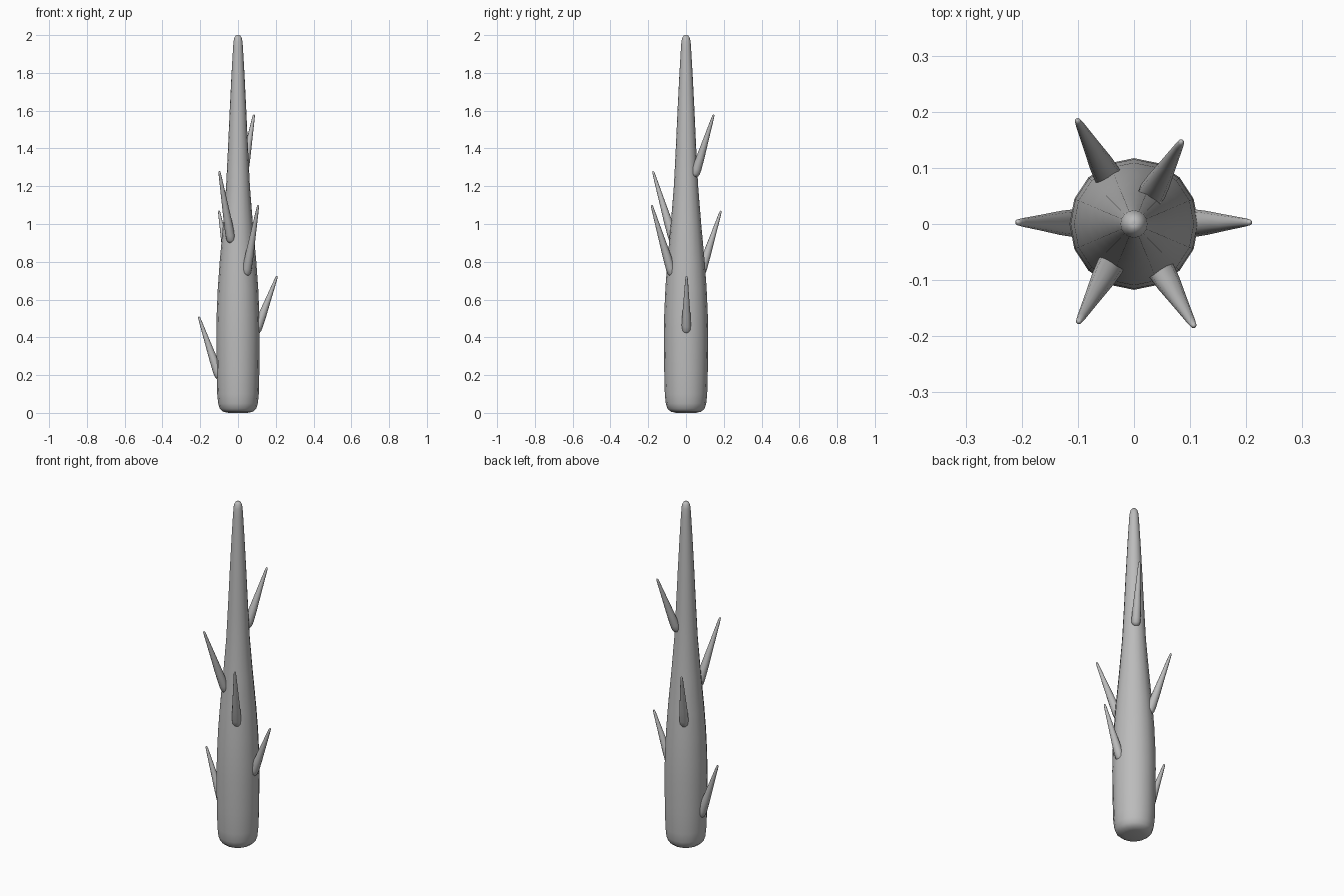
import bpy, bmesh, math
from mathutils import Vector

if "Cube" in bpy.data.objects:
    bpy.data.objects.remove(bpy.data.objects["Cube"])

grey = bpy.data.materials.new("bark grey")
grey.diffuse_color = (0.5, 0.5, 0.5, 1)
grey.use_nodes = True
grey.node_tree.nodes["Principled BSDF"].inputs["Base Color"].default_value = grey.diffuse_color


def lathe(name, profile, sides):
    """Spin a (radius, height) profile around z into a closed smooth solid."""
    bm = bmesh.new()
    rings = []
    for r, z in profile:
        rings.append([bm.verts.new((r * math.cos(math.tau * i / sides),
                                    r * math.sin(math.tau * i / sides), z))
                      for i in range(sides)])
    for a, b in zip(rings, rings[1:]):
        for i in range(sides):
            j = (i + 1) % sides
            bm.faces.new((a[i], a[j], b[j], b[i]))
    bm.faces.new(rings[0][::-1])
    bm.faces.new(rings[-1])
    for f in bm.faces:
        f.smooth = True
    mesh = bpy.data.meshes.new(name)
    bm.to_mesh(mesh)
    bm.free()
    mesh.materials.append(grey)
    ob = bpy.data.objects.new(name, mesh)
    bpy.context.collection.objects.link(ob)
    return ob


# Tapering trunk with a rounded foot and tip
trunk = lathe("trunk", [
    (0.05, 0.0), (0.078, 0.006), (0.096, 0.022), (0.105, 0.05), (0.11, 0.1),
    (0.113, 0.22), (0.115, 0.4), (0.113, 0.52), (0.107, 0.66), (0.097, 0.8),
    (0.079, 1.0), (0.063, 1.2), (0.053, 1.4), (0.044, 1.6), (0.034, 1.8),
    (0.027, 1.92), (0.024, 1.965), (0.019, 1.988), (0.01, 1.999), (0.004, 2.0)], 16)
trunk.scale.y = 1.02

# Thorns: base radius and height, then tip position
thorns = [
    ("left_thorn", 0.098, 0.19, (-0.208, 0.003, 0.51)),
    ("right_thorn", 0.096, 0.43, (0.207, 0.003, 0.725)),
    ("front_right_thorn", 0.085, 0.735, (0.107, -0.182, 1.10)),
    ("front_left_thorn", 0.074, 0.91, (-0.099, -0.175, 1.28)),
    ("back_left_thorn", 0.088, 0.735, (-0.101, 0.185, 1.07)),
    ("back_right_thorn", 0.055, 1.26, (0.085, 0.147, 1.58)),
]
for name, base_r, base_z, tip in thorns:
    tip = Vector(tip)
    out = Vector((tip.x, tip.y, 0)).normalized()
    base = out * base_r + Vector((0, 0, base_z))
    axis = tip - base
    n = axis.length
    ob = lathe(name, [(0.008, -0.008), (0.018, -0.004), (0.0235, 0.01),
                      (0.0245, 0.035), (0.0215, 0.3 * n), (0.0145, 0.6 * n),
                      (0.0075, 0.92 * n), (0.0055, 0.985 * n), (0.002, n)], 12)
    ob.location = base
    ob.rotation_mode = 'QUATERNION'
    ob.rotation_quaternion = axis.to_track_quat('Z', 'Y')
